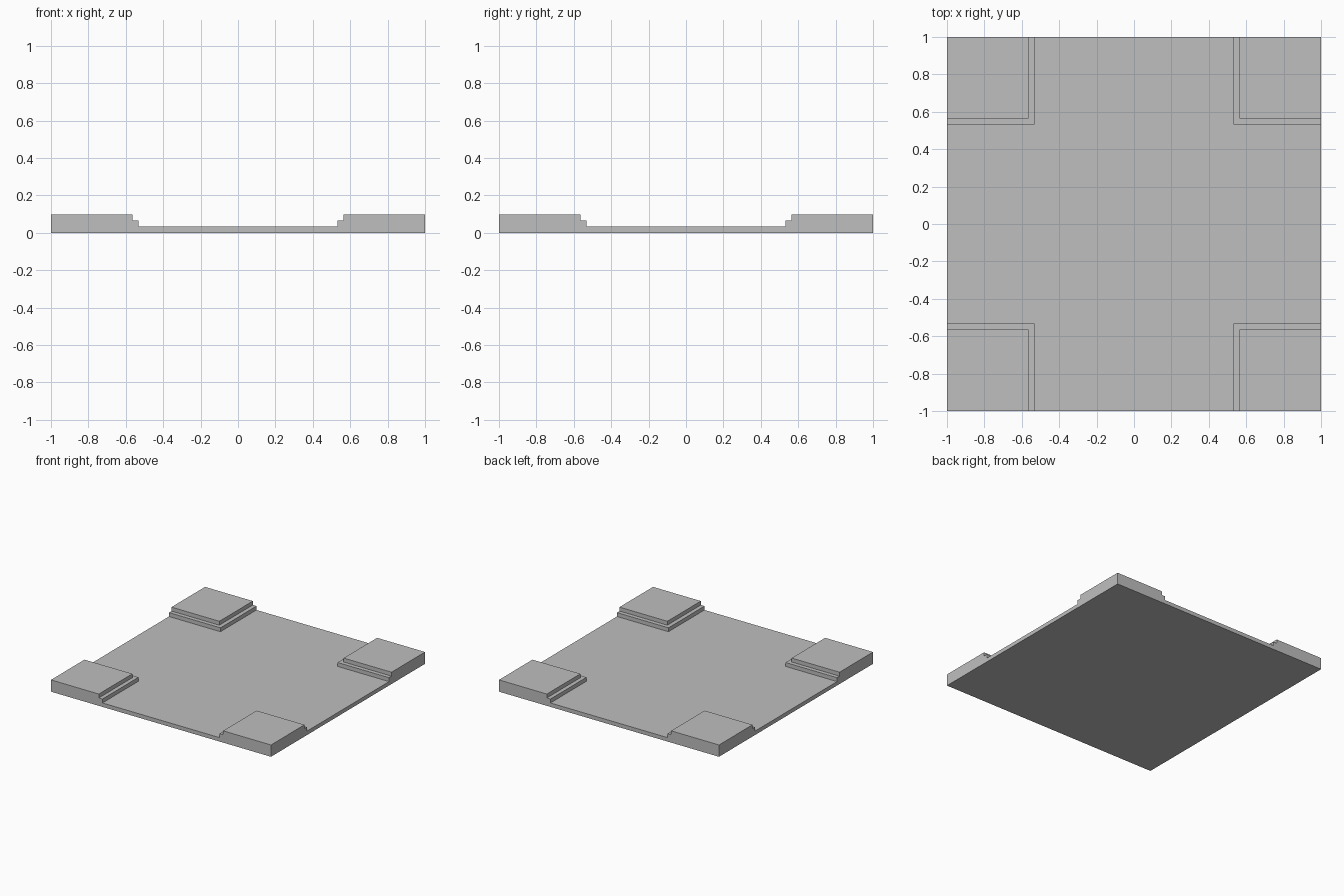
import bpy
import bmesh
import math

cube = bpy.data.objects.get("Cube")
if cube:
    bpy.data.objects.remove(cube, do_unlink=True)

# Material
grey = bpy.data.materials.new("plain_grey")
grey.use_nodes = True
colour = (0.52, 0.52, 0.52, 1)
grey.diffuse_color = colour
grey.node_tree.nodes["Principled BSDF"].inputs["Base Color"].default_value = colour

# Square plan, cut along the edges of the corner steps
STEP = 0.0323
cuts = [-1, -0.565, -0.532, 0.532, 0.565, 1]
inner_edges = [0, 0.532, 0.565]  # where each layer begins, out from the centre
bm = bmesh.new()
grid = [[bm.verts.new((x, y, 0)) for x in cuts] for y in cuts]
for lower, upper in zip(grid, grid[1:]):
    for i in range(len(cuts) - 1):
        bm.faces.new((lower[i], lower[i + 1], upper[i + 1], upper[i]))

# Raise the whole plate, then the corner ledges, then the corner pads
for layer, edge in enumerate(inner_edges):
    z = layer * STEP
    raised = []
    for f in bm.faces:
        c = f.calc_center_median()
        on_top = all(abs(v.co.z - z) < 0.001 for v in f.verts)
        if on_top and min(abs(c.x), abs(c.y)) >= edge:
            raised.append(f)
    result = bmesh.ops.extrude_face_region(bm, geom=raised, use_keep_orig=(layer == 0))
    verts = [g for g in result["geom"] if isinstance(g, bmesh.types.BMVert)]
    bmesh.ops.translate(bm, verts=verts, vec=(0, 0, STEP))

# Merge the flat areas into clean faces
bmesh.ops.recalc_face_normals(bm, faces=bm.faces)
bmesh.ops.dissolve_limit(bm, angle_limit=math.radians(1), verts=bm.verts, edges=bm.edges)

mesh = bpy.data.meshes.new("plate_with_stepped_corners")
bm.to_mesh(mesh)
bm.free()
mesh.materials.append(grey)
plate = bpy.data.objects.new("plate_with_stepped_corners", mesh)
bpy.context.collection.objects.link(plate)
